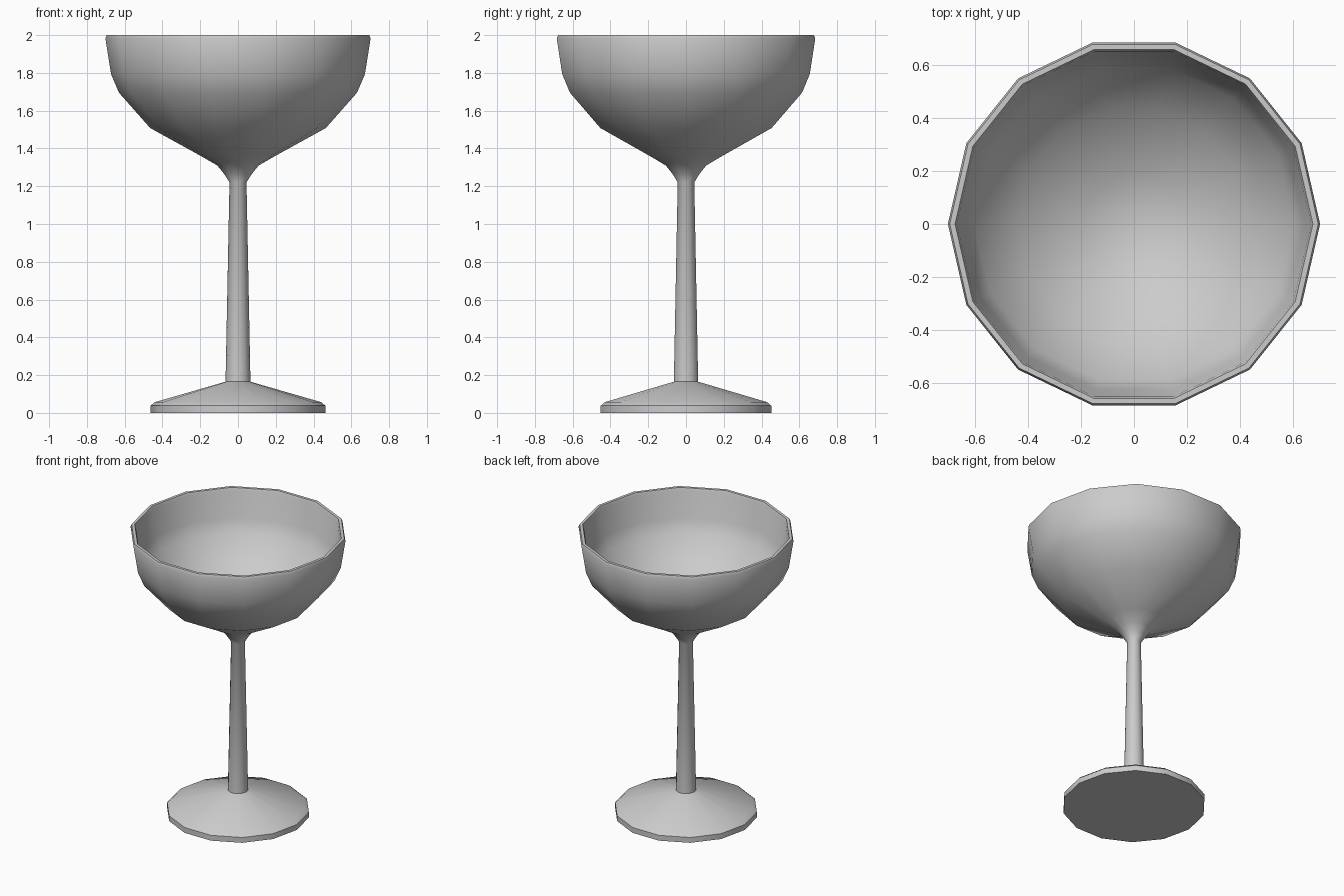
import bpy, bmesh
from math import radians, tau

if "Cube" in bpy.data.objects:
    bpy.data.objects.remove(bpy.data.objects["Cube"])

SIDES = 14

# Half cross-section (radius, height), from underside up the outside and down the inside
foot = [(0, 0), (0.463, 0), (0.463, 0.038), (0.44, 0.057)]
stem = [(0.066, 0.165), (0.045, 1.22)]
bowl_outside = [(0.073, 1.265), (0.11, 1.31), (0.2, 1.362), (0.465, 1.508),
                (0.63, 1.695), (0.672, 1.793), (0.702, 1.982)]
rim = [(0.695, 2.0), (0.675, 2.0), (0.668, 1.982)]
bowl_inside = [(0.642, 1.80), (0.603, 1.712), (0.445, 1.533), (0.19, 1.395), (0, 1.355)]


def lathe(name, profile, sides):
    bm = bmesh.new()
    verts = [bm.verts.new((r, 0, z)) for r, z in profile]
    edges = [bm.edges.new(pair) for pair in zip(verts, verts[1:])]
    bmesh.ops.spin(bm, geom=verts + edges, cent=(0, 0, 0), axis=(0, 0, 1),
                   angle=tau, steps=sides, use_merge=False)
    bmesh.ops.remove_doubles(bm, verts=bm.verts, dist=0.0005)
    bmesh.ops.recalc_face_normals(bm, faces=bm.faces)
    mesh = bpy.data.meshes.new(name)
    bm.to_mesh(mesh)
    bm.free()
    obj = bpy.data.objects.new(name, mesh)
    bpy.context.collection.objects.link(obj)
    return obj


# The glass is one continuous turned shape
glass = lathe("coupe_glass", foot + stem + bowl_outside + rim + bowl_inside, SIDES)
bpy.context.view_layer.objects.active = glass
glass.select_set(True)
bpy.ops.object.shade_smooth_by_angle(angle=radians(40))
